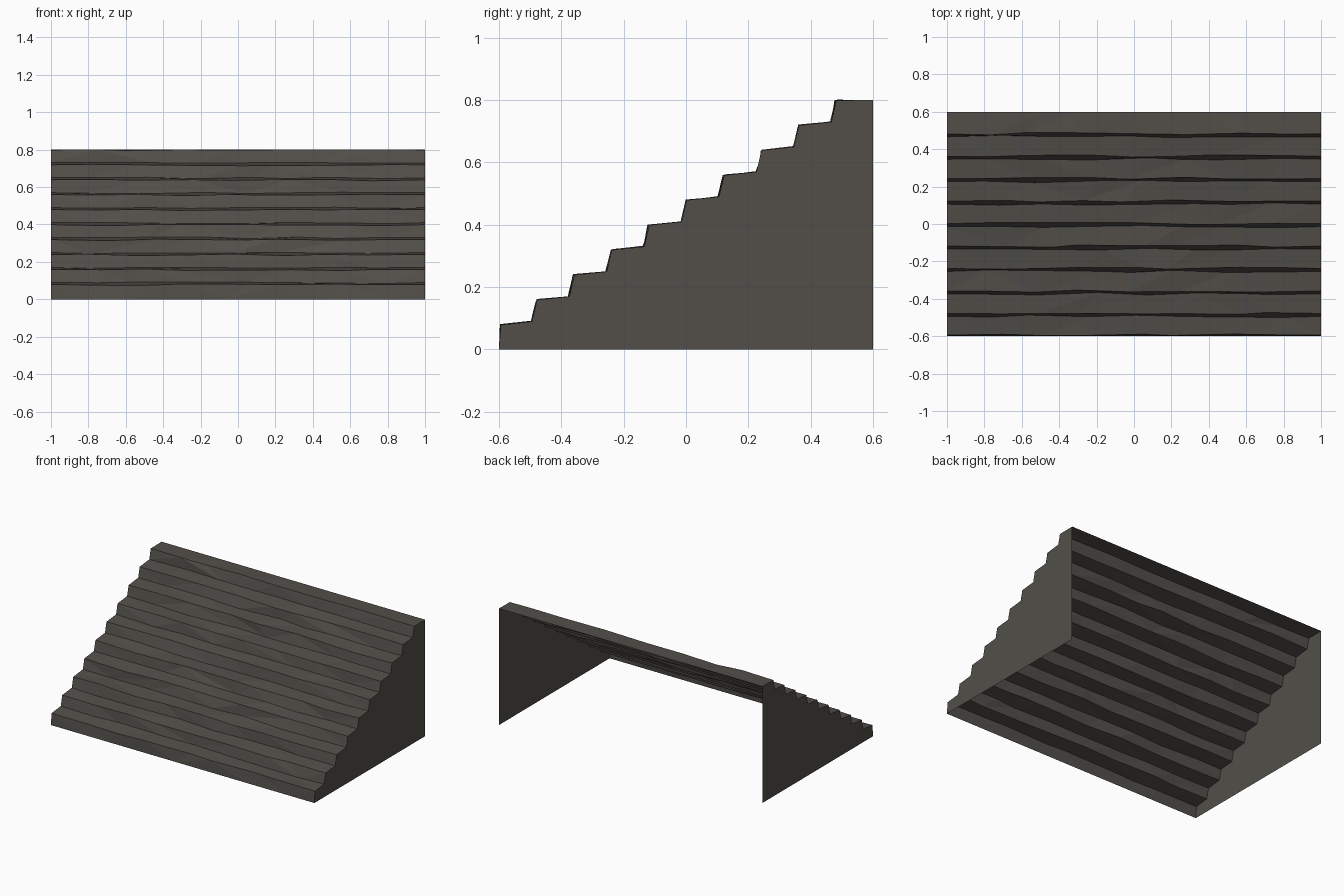
import bpy, bmesh, random

if "Cube" in bpy.data.objects:
    bpy.data.objects.remove(bpy.data.objects["Cube"])

random.seed(4)
STEPS, RUN, RISE, COLS = 10, 0.12, 0.08, 8

stone = bpy.data.materials.new("dark_stone")
stone.diffuse_color = (0.085, 0.078, 0.068, 1)
stone.use_nodes = True
stone.node_tree.nodes["Principled BSDF"].inputs["Base Color"].default_value = stone.diffuse_color


def make_object(name, bm):
    me = bpy.data.meshes.new(name)
    bm.to_mesh(me)
    bm.free()
    me.materials.append(stone)
    ob = bpy.data.objects.new(name, me)
    bpy.context.collection.objects.link(ob)
    return ob


# Stair profile (y, z): each tread climbs slightly, each riser leans back
profile = [(-0.6, 0.0)]
for i in range(STEPS):
    y, z = -0.6 + RUN * i, RISE * (i + 1)
    profile.append((y + (0.006 if i == 0 else 0.002), z - 0.001))
    if i < STEPS - 1:
        profile.append((y + RUN - 0.014, z + 0.01))
profile.append((0.6, 0.8))

# Worn treads and risers: one open sheet with uneven, chipped edges
bm = bmesh.new()
rows = []
for k, (y, z) in enumerate(profile):
    fixed = k in (0, len(profile) - 1)
    row = []
    for c in range(COLS + 1):
        x = -1 + 2 * c / COLS
        dy = dz = 0
        if 0 < c < COLS:
            x += random.uniform(-0.08, 0.08)
            if not fixed:
                dy = random.uniform(-0.006, 0.008)
                dz = random.uniform(-0.006, 0.003)
        row.append(bm.verts.new((x, y + dy, z + dz)))
    rows.append(row)
for a, b in zip(rows, rows[1:]):
    for c in range(COLS):
        p, q, r, s = a[c], a[c + 1], b[c + 1], b[c]
        if random.random() < 0.5:
            tris = ((p, q, r), (p, r, s))
        else:
            tris = ((p, q, s), (q, r, s))
        for t in tris:
            bm.faces.new(t)
make_object("worn_steps", bm)

# Flat side walls under the steps; back and bottom stay open
for name, x in (("left_side_wall", -1), ("right_side_wall", 1)):
    bm = bmesh.new()
    outline = [(0.6, 0.0)] + profile[::-1]
    if x < 0:
        outline.reverse()
    face = bm.faces.new([bm.verts.new((x, y, z)) for y, z in outline])
    face.normal_update()
    if face.normal.x * x < 0:
        face.normal_flip()
    bmesh.ops.triangulate(bm, faces=bm.faces[:])
    make_object(name, bm)
